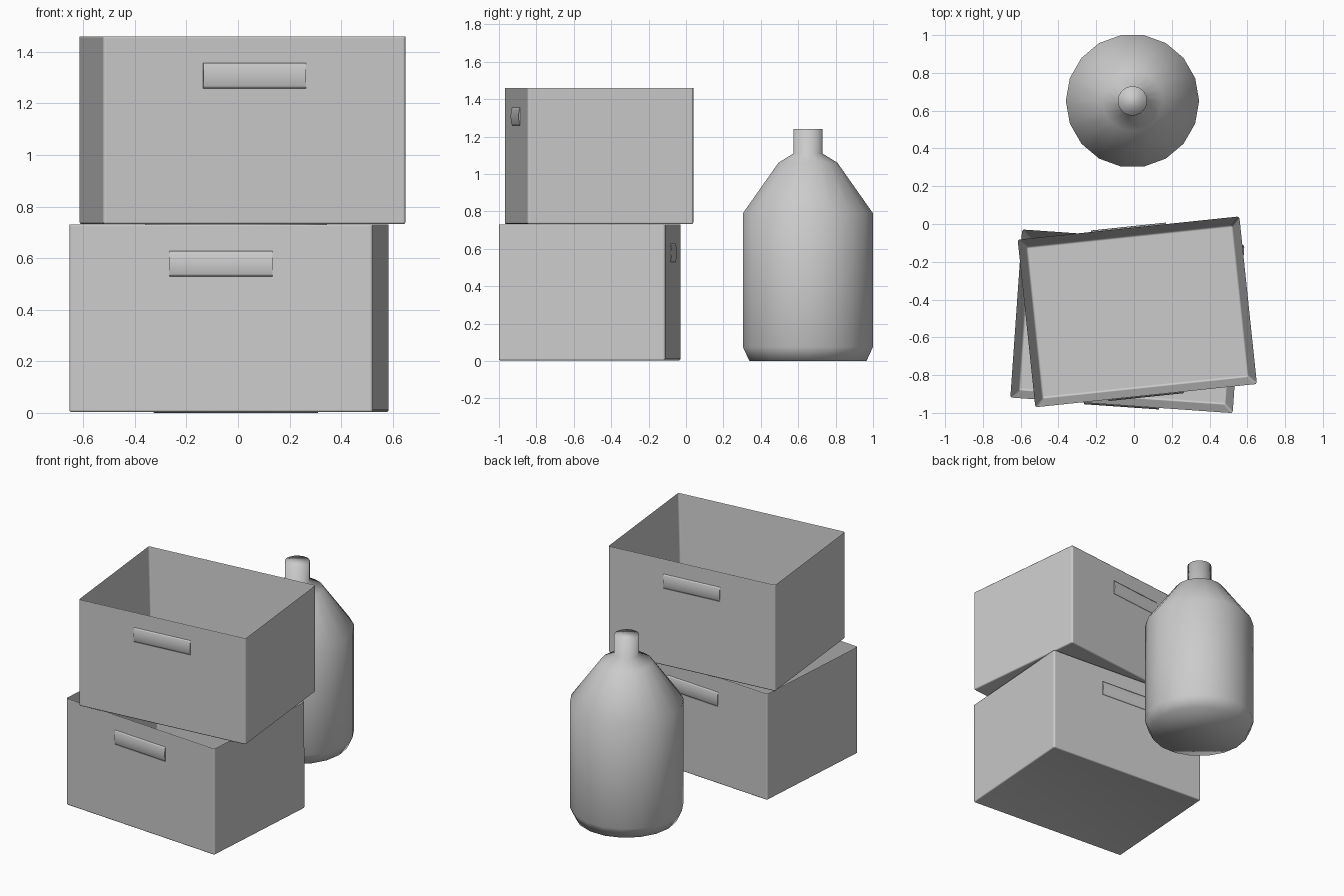
import bpy, bmesh, math
from mathutils import Matrix, Vector

cube = bpy.data.objects.get("Cube")
if cube:
    bpy.data.objects.remove(cube, do_unlink=True)

# One pale grey plastic for everything
grey = bpy.data.materials.new("pale_grey")
grey.use_nodes = True
COLOUR = (0.6, 0.6, 0.6, 1)
grey.diffuse_color = COLOUR
grey.node_tree.nodes["Principled BSDF"].inputs["Base Color"].default_value = COLOUR

LENGTH, DEPTH, HEIGHT, WALL = 1.18, 0.892, 0.737, 0.058


def finish(name, bm, place=Matrix()):
    bmesh.ops.recalc_face_normals(bm, faces=bm.faces)
    mesh = bpy.data.meshes.new(name)
    bm.to_mesh(mesh)
    bm.free()
    mesh.materials.append(grey)
    obj = bpy.data.objects.new(name, mesh)
    bpy.context.collection.objects.link(obj)
    obj.matrix_world = place
    for poly in mesh.polygons:
        poly.use_smooth = True
    return obj


def inset_panel(bm, up, depth):
    """Inset the top or bottom face by the wall thickness and sink it."""
    face = max(bm.faces, key=lambda f: f.normal.z * up)
    bmesh.ops.inset_region(bm, faces=[face], thickness=WALL, depth=0)
    bmesh.ops.translate(bm, verts=face.verts, vec=(0, 0, -up * depth))


def crate_body(name, place):
    bm = bmesh.new()
    bmesh.ops.create_cube(bm, size=1)
    bmesh.ops.scale(bm, vec=(LENGTH, DEPTH, HEIGHT), verts=bm.verts)
    bmesh.ops.translate(bm, vec=(0, 0, HEIGHT / 2), verts=bm.verts)
    bm.normal_update()
    inset_panel(bm, 1, HEIGHT - WALL)
    inset_panel(bm, -1, 0.01)
    obj = finish(name, bm, place)
    # Softened outer corners and rims
    bevel = obj.modifiers.new("soft_edges", "BEVEL")
    bevel.width = 0.012
    bevel.segments = 3
    bevel.harden_normals = True


def grip(name, place, side):
    """Shallow curved grip strip on the front (-1) or back (+1) wall."""
    bm = bmesh.new()
    rows = []
    for i in range(9):
        t = -1 + i / 4
        y = side * (DEPTH / 2 + 0.009 * (1 - t * t) - 0.001)
        z = 0.578 + 0.0525 * t
        rows.append([bm.verts.new((x, y, z)) for x in (-0.2, 0.2)])
    for a, b in zip(rows, rows[1:]):
        bm.faces.new((a[0], a[1], b[1], b[0]))
    # Close the back and the ends
    for end in (0, 1):
        bm.faces.new([row[end] for row in rows])
    bm.faces.new((rows[0][0], rows[0][1], rows[-1][1], rows[-1][0]))
    obj = finish(name, bm, place)
    for poly in obj.data.polygons:
        if abs(poly.normal.x) > 0.9:
            poly.use_smooth = False


# Two stacked crates, turned against each other
for label, centre, turn in (("lower", (-0.035, -0.515, 0), -4),
                            ("upper", (0.0175, -0.465, 0.729), 6)):
    place = Matrix.Translation(Vector(centre)) @ Matrix.Rotation(math.radians(turn), 4, "Z")
    crate_body(label + "_crate", place)
    grip(label + "_front_grip", place, -1)
    grip(label + "_back_grip", place, 1)

# Jug turned from a profile of (radius, height)
SIDES = 18
profile = [(0.318, 0), (0.353, 0.075), (0.353, 0.79), (0.16, 1.06),
           (0.078, 1.11), (0.078, 1.24)]
bm = bmesh.new()
rings = [[bm.verts.new((r * math.cos(k * math.tau / SIDES),
                        r * math.sin(k * math.tau / SIDES), z)) for k in range(SIDES)]
         for r, z in profile]
for low, high in zip(rings, rings[1:]):
    for k in range(SIDES):
        n = (k + 1) % SIDES
        bm.faces.new((low[k], low[n], high[n], high[k]))
bm.faces.new(rings[0])
bm.faces.new(rings[-1])
finish("jug", bm, Matrix.Translation((-0.008, 0.652, 0)))
